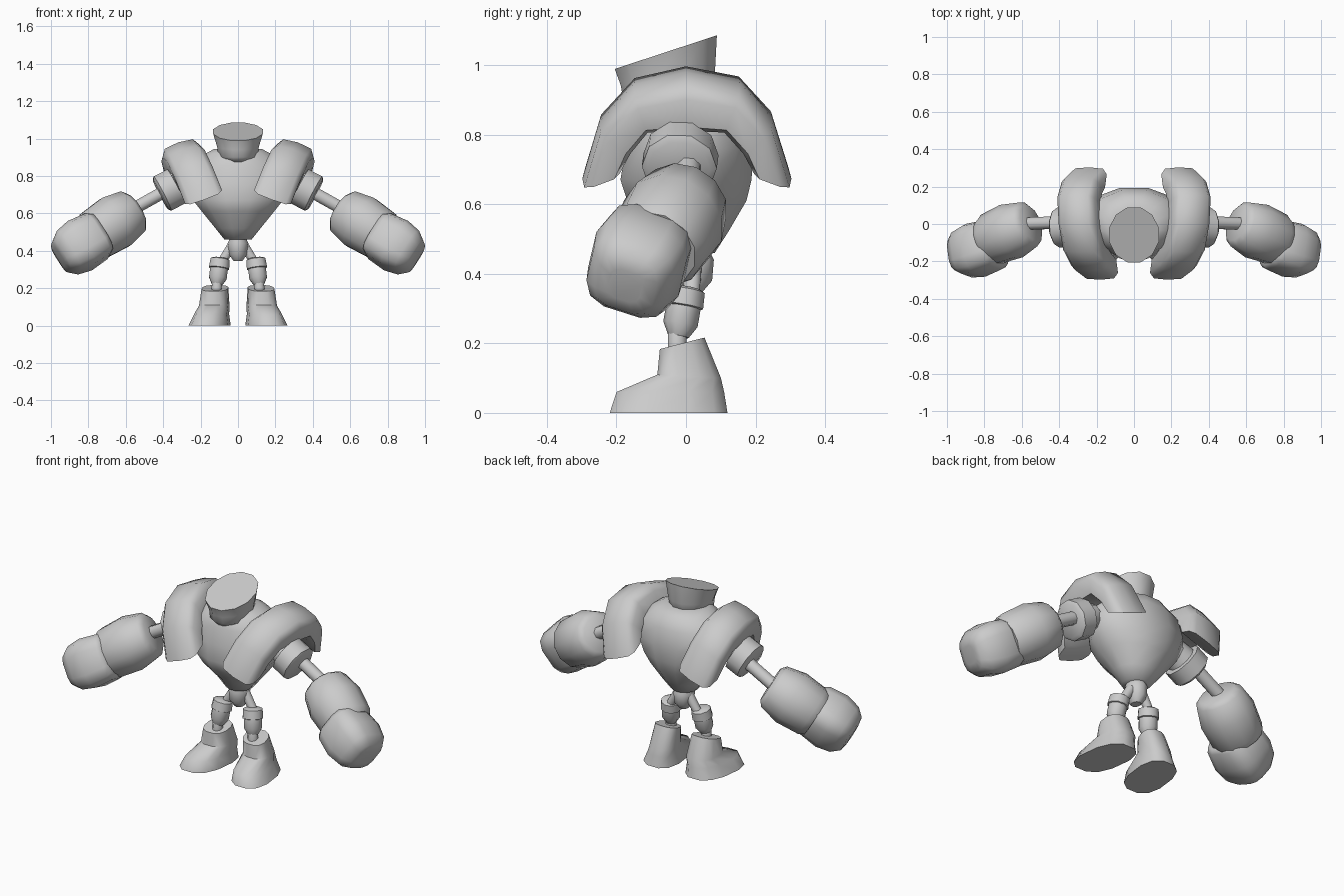
import bpy, bmesh, math
from mathutils import Vector

if "Cube" in bpy.data.objects:
    bpy.data.objects.remove(bpy.data.objects["Cube"])

grey = bpy.data.materials.new("stone grey")
grey.diffuse_color = (0.6, 0.6, 0.6, 1)
grey.use_nodes = True
grey.node_tree.nodes["Principled BSDF"].inputs["Base Color"].default_value = grey.diffuse_color


def loft(name, rings, mirror=False, angle=50):
    """Skin a list of point rings, cap both ends, optionally mirror in x."""
    bm = bmesh.new()
    vs = [[bm.verts.new(p) for p in ring] for ring in rings]
    n = len(vs[0])
    for a, b in zip(vs, vs[1:]):
        for i in range(n):
            j = (i + 1) % n
            bm.faces.new((a[i], a[j], b[j], b[i]))
    bm.faces.new(vs[0])
    bm.faces.new(vs[-1])
    bmesh.ops.recalc_face_normals(bm, faces=bm.faces)
    me = bpy.data.meshes.new(name)
    bm.to_mesh(me)
    bm.free()
    me.materials.append(grey)
    ob = bpy.data.objects.new(name, me)
    bpy.context.collection.objects.link(ob)
    bpy.ops.object.select_all(action='DESELECT')
    ob.select_set(True)
    bpy.context.view_layer.objects.active = ob
    bpy.ops.object.shade_smooth_by_angle(angle=math.radians(angle))
    if mirror:
        ob.modifiers.new("Mirror", 'MIRROR').use_mirror_merge = False
    return ob


def ring(c, u, v, n=12, square=1.0):
    """Ellipse on axes u, v; square < 1 pushes it towards a rounded box."""
    c, u, v = Vector(c), Vector(u), Vector(v)
    pts = []
    for i in range(n):
        a = 2 * math.pi * (i + 0.5) / n
        x, y = math.cos(a), math.sin(a)
        pts.append(c + u * math.copysign(abs(x) ** square, x)
                   + v * math.copysign(abs(y) ** square, y))
    return pts


def tube(name, start, end, stops, n=10, mirror=True, square=1.0, roll=0.0, angle=50):
    """Turned solid; stops are (fraction along the axis, radius)."""
    start, end = Vector(start), Vector(end)
    d = (end - start).normalized()
    u = Vector((0, 1, 0)).cross(d).normalized()
    v = d.cross(u)
    c, s = math.cos(roll), math.sin(roll)
    u, v = u * c + v * s, v * c - u * s
    return loft(name, [ring(start.lerp(end, t), u * r, v * r, n, square)
                       for t, r in stops], mirror, angle)


def level(z, rx, y0, y1, n=12, x=0, tilt=0, square=1.0):
    """Horizontal ring from y0 to y1; tilt raises the back, lowers the front."""
    return ring((x, (y0 + y1) / 2, z), (rx, 0, 0), (0, (y1 - y0) / 2, tilt), n, square)


# Barrel chest tapering down to the waist
loft("torso", [level(0.46, 0.075, -0.06, 0.085),
               level(0.52, 0.125, -0.095, 0.125),
               level(0.61, 0.2, -0.175, 0.18),
               level(0.67, 0.25, -0.195, 0.195),
               level(0.76, 0.29, -0.18, 0.2),
               level(0.86, 0.255, -0.165, 0.185),
               level(0.92, 0.18, -0.14, 0.15),
               level(0.945, 0.13, -0.11, 0.10)], angle=60)

# Head with a flat crown sloping down to the front
loft("head", [level(0.875, 0.06, -0.16, 0.02),
              level(0.90, 0.11, -0.185, 0.07),
              level(0.96, 0.115, -0.192, 0.088, tilt=0.02),
              level(1.037, 0.137, -0.21, 0.094, tilt=0.05)], angle=75)

# Thick arched shoulder pads, tilted outwards, with pointed ends
up = Vector((0.34, 0, 0.94))
across = Vector((0.94, 0, -0.34))
base = Vector((0.215, 0, 0.69))
inner = [(-0.19, 0.025), (-0.16, 0.085), (-0.11, 0.15), (0, 0.155),
         (0.11, 0.15), (0.165, 0.085), (0.195, 0.025)]
outer = [(-0.298, -0.018), (-0.25, 0.155), (-0.15, 0.27), (0, 0.308),
         (0.155, 0.275), (0.25, 0.165), (0.303, -0.018)]
section = [(-1, 0), (-1, 0.65), (-0.75, 0.93), (0, 1),
           (0.75, 0.95), (1, 0.7), (1, 0.15), (0.7, 0)]
pad = []
for (y0, s0), (y1, s1) in zip(inner, outer):
    shift = Vector((0.1 * y1, 0, 0))
    pad.append([base + shift + across * 0.105 * w
                + up * (s0 + (s1 - s0) * t) + Vector((0, y0 + (y1 - y0) * t, 0))
                for w, t in section])
loft("shoulder_pad", pad, True)

# Arms: cuff, rod, forearm and mitten-like fist
tube("shoulder_cuff", (0.27, -0.01, 0.775), (0.415, -0.02, 0.70),
     [(0, 0.07), (0.4, 0.08), (0.42, 0.108), (0.92, 0.108), (1, 0.09)])
tube("arm_rod", (0.36, 0.01, 0.735), (0.62, 0.0, 0.59),
     [(0, 0.036), (1, 0.036)], 8)
tube("forearm", (0.55, 0.005, 0.62), (0.785, -0.09, 0.47),
     [(0, 0.10), (0.08, 0.128), (0.45, 0.153), (0.9, 0.142), (1, 0.125)], 12, angle=60)
tube("fist", (0.735, -0.105, 0.49), (0.955, -0.175, 0.365),
     [(0, 0.115), (0.1, 0.13), (0.5, 0.14), (0.8, 0.124), (0.97, 0.09), (1.0, 0.05)],
     12, square=0.6, roll=-0.2, angle=60)

# Hips and jointed legs
loft("pelvis", [level(0.345, 0.025, -0.015, 0.045, 10),
                level(0.38, 0.05, -0.045, 0.075, 10),
                level(0.44, 0.058, -0.05, 0.08, 10),
                level(0.48, 0.04, -0.04, 0.06, 10)])
tube("thigh", (0.03, 0.02, 0.43), (0.10, 0.015, 0.32),
     [(0, 0.028), (1, 0.024)], 8)
tube("shin", (0.095, 0.002, 0.36), (0.112, -0.022, 0.22),
     [(0, 0.04), (0.05, 0.054), (0.38, 0.057), (0.4, 0.05),
      (0.75, 0.05), (1, 0.03)])
tube("ankle", (0.112, -0.025, 0.245), (0.115, -0.025, 0.18),
     [(0, 0.022), (0.3, 0.029), (1, 0.029)], 8)

# Heavy boots with the toes turned slightly out
boot = [level(0.0, 0.109, -0.224, 0.124, 12, 0.146, 0, 0.8),
        level(0.06, 0.090, -0.204, 0.114, 12, 0.136, 0, 0.8),
        level(0.105, 0.08, -0.085, 0.103, 12, 0.128, -0.005, 0.8),
        level(0.2, 0.071, -0.077, 0.055, 12, 0.122, 0.017, 0.8)]
for r in boot:
    for p in r:
        p.x -= 0.12 * p.y
loft("boot", boot, True, 50)
